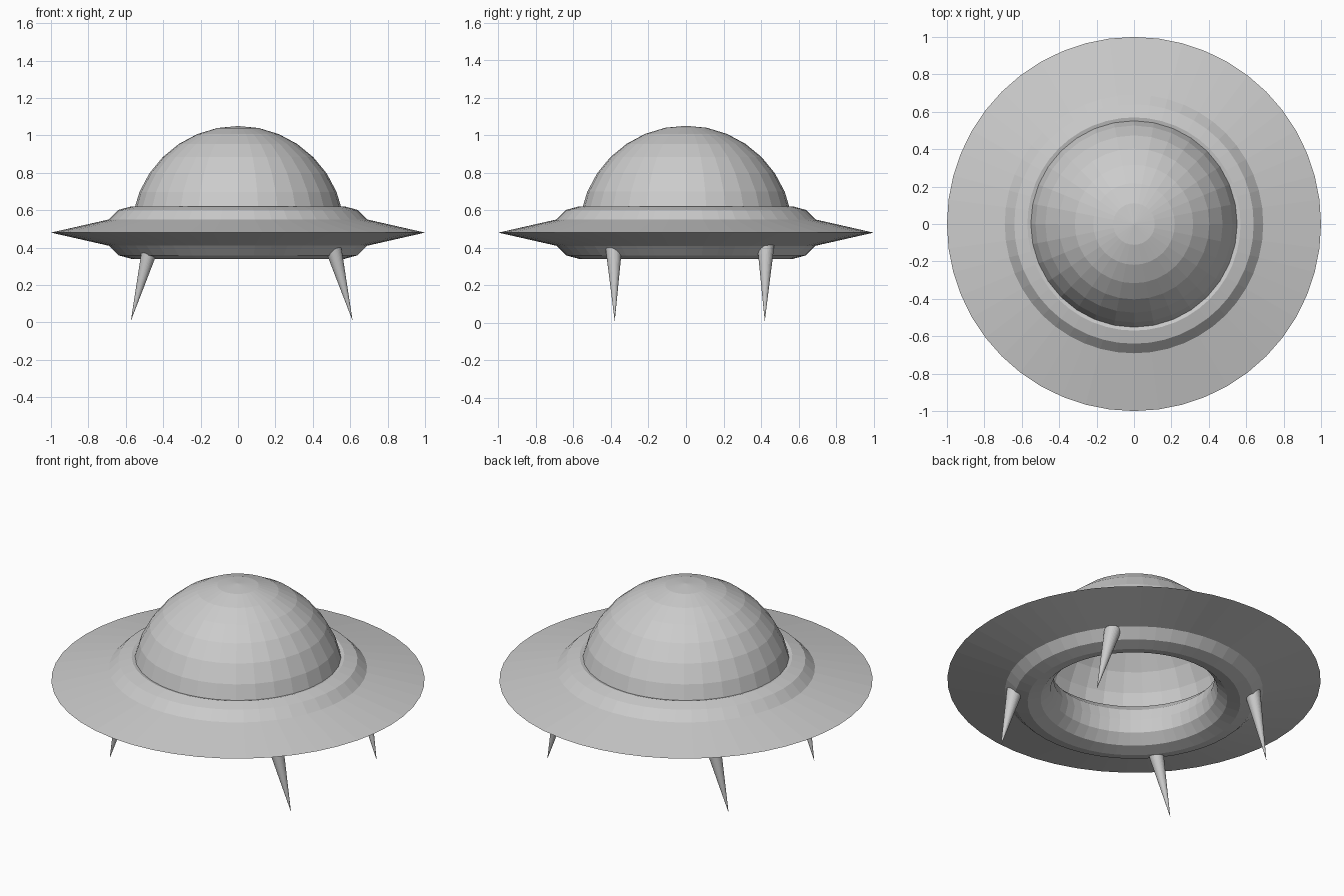
import bpy, bmesh
from math import cos, sin, pi
from mathutils import Vector

if "Cube" in bpy.data.objects:
    bpy.data.objects.remove(bpy.data.objects["Cube"])

MID_Z = 0.48      # height of the rim
RING_R = 0.57     # ring centre radius, also the dome radius


def add_object(name, bm):
    bmesh.ops.recalc_face_normals(bm, faces=bm.faces)
    mesh = bpy.data.meshes.new(name)
    bm.to_mesh(mesh)
    bm.free()
    obj = bpy.data.objects.new(name, mesh)
    bpy.context.collection.objects.link(obj)
    return obj


# Saucer: ring with 12-sided section whose outermost edge is pulled out to a sharp rim
def saucer(segments=48, sides=12, tube=0.14):
    bm = bmesh.new()
    profile = [(RING_R + tube * cos(2 * pi * k / sides),
                MID_Z + tube * sin(2 * pi * k / sides)) for k in range(sides)]
    profile[0] = (1.0, MID_Z)
    rings = []
    for i in range(segments):
        a = 2 * pi * i / segments
        rings.append([bm.verts.new((r * cos(a), r * sin(a), z)) for r, z in profile])
    for i in range(segments):
        r0, r1 = rings[i], rings[(i + 1) % segments]
        for k in range(sides):
            j = (k + 1) % sides
            bm.faces.new((r0[k], r1[k], r1[j], r0[j]))
    return add_object("saucer_body", bm)


# Dome: open upper half of a sphere
def dome():
    bm = bmesh.new()
    bmesh.ops.create_uvsphere(bm, u_segments=32, v_segments=16, radius=RING_R)
    lower = [v for v in bm.verts if v.co.z < -0.001]
    bmesh.ops.delete(bm, geom=lower, context='VERTS')
    bmesh.ops.translate(bm, verts=bm.verts, vec=(0, 0, MID_Z))
    obj = add_object("dome", bm)
    if obj.data.polygons[0].normal.z < 0:
        obj.data.flip_normals()
    return obj


# Leg: thin spike from inside the ring down to a point on the ground
def leg(name, foot, top, radius=0.049, height=0.45):
    bm = bmesh.new()
    bmesh.ops.create_cone(bm, cap_ends=True, segments=32,
                          radius1=0, radius2=radius, depth=height)
    bmesh.ops.remove_doubles(bm, verts=bm.verts, dist=1e-5)
    axis = Vector((*top, height)) - Vector((*foot, 0))
    rot = axis.to_track_quat('Z', 'Y').to_matrix()
    middle = Vector(((foot[0] + top[0]) / 2, (foot[1] + top[1]) / 2, height / 2))
    for v in bm.verts:
        v.co = rot @ v.co + middle
    return add_object(name, bm)


saucer()
dome()

# Four legs, spread around a centre slightly off the saucer's axis
off = 0.02
for sx, side in ((-1, "left"), (1, "right")):
    for sy, end in ((-1, "front"), (1, "back")):
        leg(f"{end}_{side}_leg",
            foot=(off + sx * 0.595, off + sy * 0.40),
            top=(off + sx * 0.475, off + sy * 0.406))
